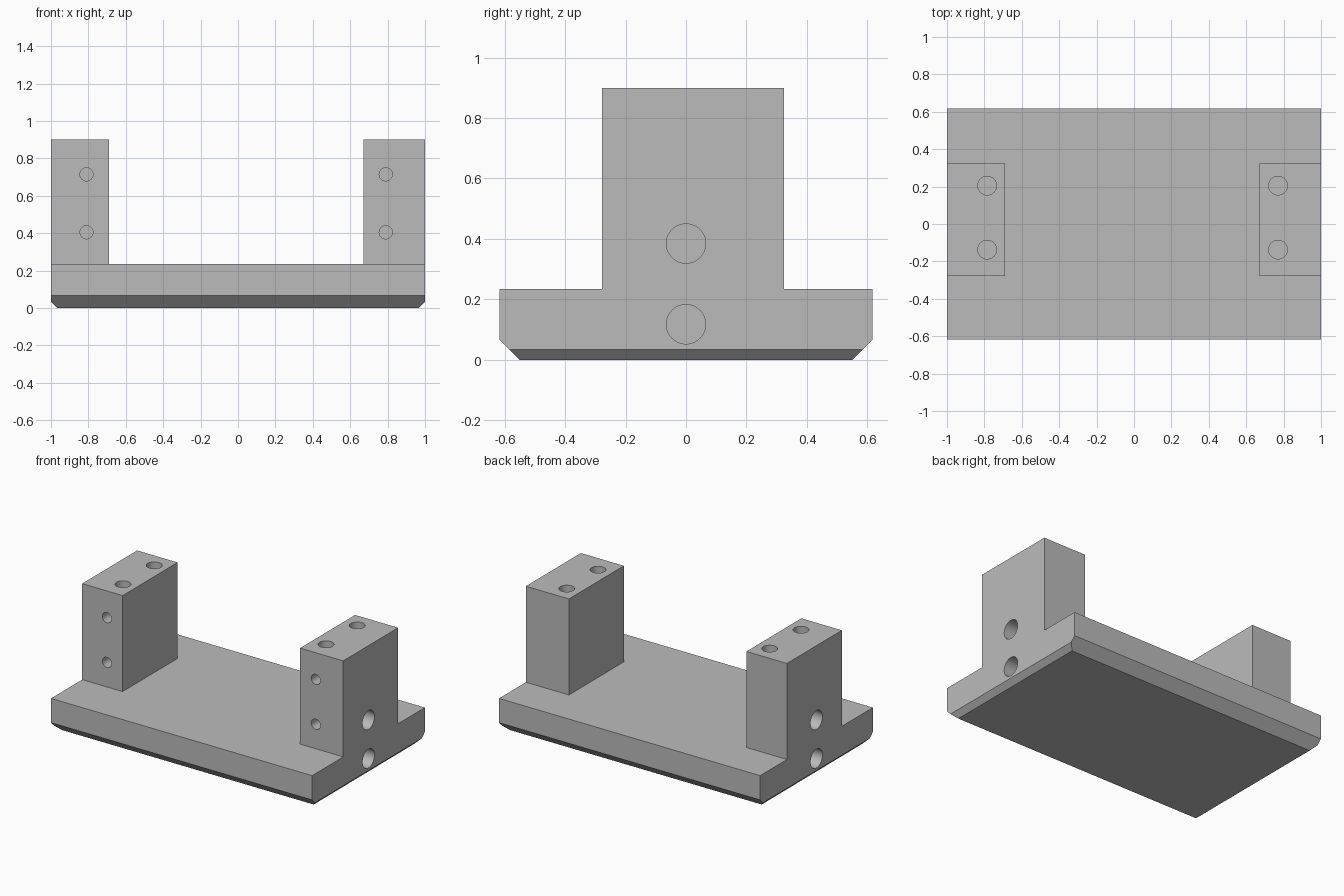
import bpy
import bmesh
from mathutils import Matrix, Vector

cube = bpy.data.objects.get("Cube")
if cube:
    bpy.data.objects.remove(cube, do_unlink=True)

grey = bpy.data.materials.new("plain grey")
grey.use_nodes = True
colour = (0.5, 0.5, 0.5, 1)
grey.diffuse_color = colour
grey.node_tree.nodes["Principled BSDF"].inputs["Base Color"].default_value = colour

HALF_Y, BASE_TOP, POST_TOP = 0.617, 0.235, 0.9
POST_Y = (-0.277, 0.324)


def make_object(name, bm):
    bmesh.ops.recalc_face_normals(bm, faces=bm.faces)
    mesh = bpy.data.meshes.new(name)
    bm.to_mesh(mesh)
    bm.free()
    mesh.materials.append(grey)
    obj = bpy.data.objects.new(name, mesh)
    bpy.context.collection.objects.link(obj)
    return obj


def box(name, low, high):
    low, high = Vector(low), Vector(high)
    bm = bmesh.new()
    bmesh.ops.create_cube(bm, size=1)
    bmesh.ops.scale(bm, vec=high - low, verts=bm.verts)
    bmesh.ops.translate(bm, vec=(low + high) / 2, verts=bm.verts)
    return make_object(name, bm)


def drill(bm, mouth, direction, radius, depth):
    """Add a round cutter that enters at mouth and stops at depth."""
    direction, extra = Vector(direction), 0.05
    centre = Vector(mouth) + direction * (depth - extra) / 2
    turn = direction.to_track_quat('Z', 'Y').to_matrix().to_4x4()
    bmesh.ops.create_cone(bm, cap_ends=True, segments=48, radius1=radius,
                          radius2=radius, depth=depth + extra,
                          matrix=Matrix.Translation(centre) @ turn)


def apply_boolean(target, tool, operation):
    mod = target.modifiers.new("boolean", 'BOOLEAN')
    mod.operation, mod.object, mod.solver = operation, tool, 'EXACT'
    mod.use_self = True
    bpy.context.view_layer.update()
    graph = bpy.context.evaluated_depsgraph_get()
    mesh = bpy.data.meshes.new_from_object(target.evaluated_get(graph))
    target.modifiers.clear()
    target.data = mesh
    bpy.data.objects.remove(tool, do_unlink=True)


# Base plate: chamfered cross-section swept along x
slope, end_slope = 0.067, 0.035
profile = [(-HALF_Y + slope, 0), (HALF_Y - slope, 0), (HALF_Y, slope),
           (HALF_Y, BASE_TOP), (-HALF_Y, BASE_TOP), (-HALF_Y, slope)]
bm = bmesh.new()
end = bm.faces.new([bm.verts.new((-1, y, z)) for y, z in profile])
swept = bmesh.ops.extrude_face_region(bm, geom=[end], use_keep_orig=True)
bmesh.ops.translate(bm, vec=(2, 0, 0),
                    verts=[v for v in swept["geom"] if isinstance(v, bmesh.types.BMVert)])
bmesh.ops.recalc_face_normals(bm, faces=bm.faces)

# Smaller chamfer under the two ends
end_edges = [e for e in bm.edges
             if all(v.co.z < 0.001 for v in e.verts)
             and e.verts[0].co.x * e.verts[1].co.x > 0]
bmesh.ops.bevel(bm, geom=end_edges, offset=end_slope, segments=1, affect='EDGES')
bracket = make_object("base_with_posts", bm)

# Upright posts joined to the plate
for name, x0, x1 in (("right_post", -1, -0.69), ("left_post", 0.67, 1)):
    post = box(name, (x0, POST_Y[0], 0.15), (x1, POST_Y[1], POST_TOP))
    apply_boolean(bracket, post, 'UNION')

# Merge flush faces into single flat ones
bm = bmesh.new()
bm.from_mesh(bracket.data)
bmesh.ops.remove_doubles(bm, verts=bm.verts, dist=0.0001)
bmesh.ops.dissolve_limit(bm, angle_limit=0.01, verts=bm.verts, edges=bm.edges)
bm.to_mesh(bracket.data)
bm.free()

# Blind holes in the top, front and outer side of each post
bm = bmesh.new()
for side, top_x, front_x in ((-1, -0.785, -0.81), (1, 0.77, 0.79)):
    for y in (-0.137, 0.205):
        drill(bm, (top_x, y, POST_TOP), (0, 0, -1), 0.05, 0.55)
    for z in (0.405, 0.715):
        drill(bm, (front_x, POST_Y[0], z), (0, 1, 0), 0.035, 0.2)
    for z in (0.118, 0.385):
        drill(bm, (side, 0, z), (-side, 0, 0), 0.065, 0.2)
cutter = make_object("hole_cutter", bm)
cutter.hide_render = True
apply_boolean(bracket, cutter, 'DIFFERENCE')

# Smooth hole walls, crisp edges elsewhere
bpy.ops.object.select_all(action='DESELECT')
bracket.select_set(True)
bpy.context.view_layer.objects.active = bracket
bpy.ops.object.shade_smooth_by_angle(angle=0.5)
